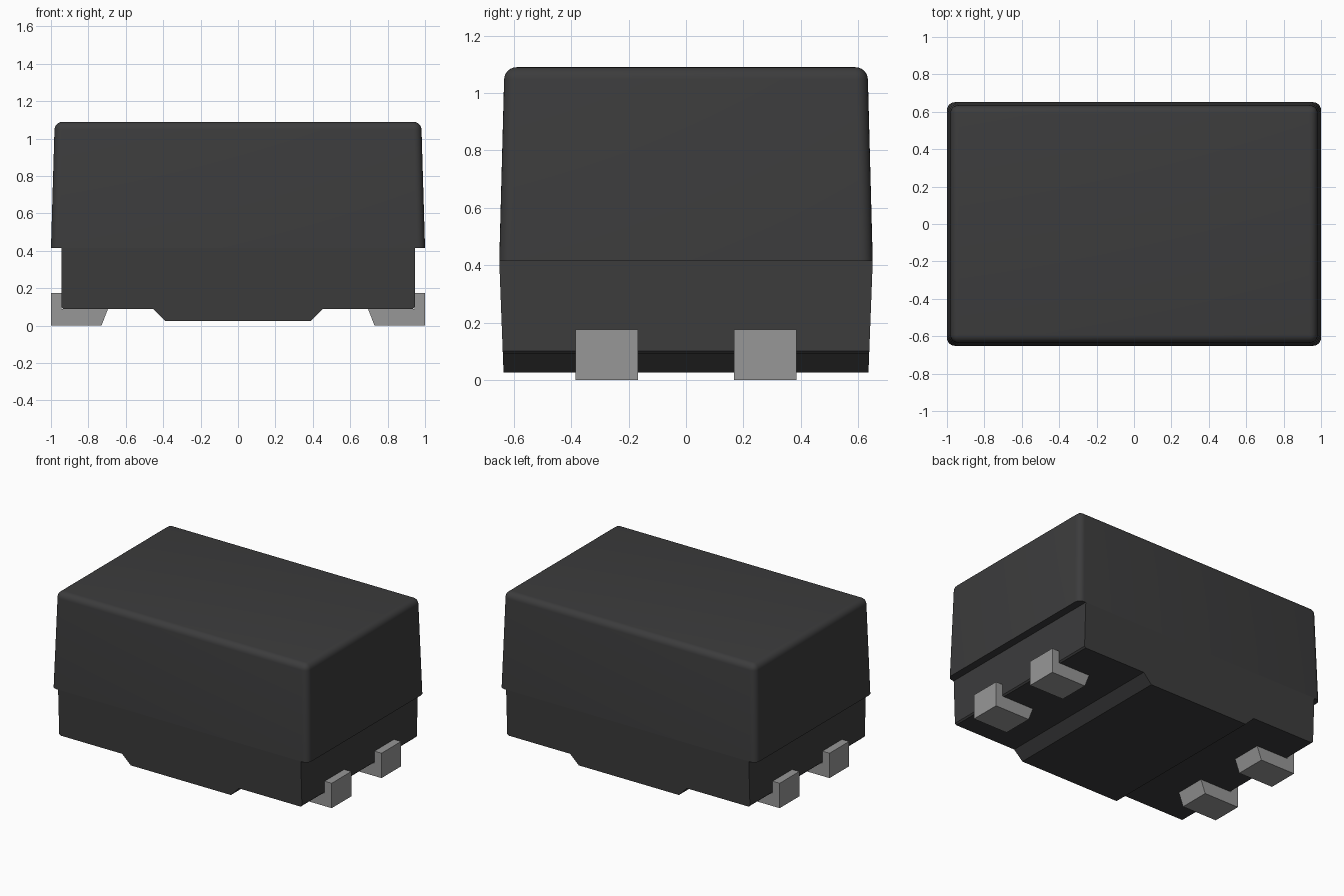
import bpy, bmesh, math

if "Cube" in bpy.data.objects:
    bpy.data.objects.remove(bpy.data.objects["Cube"], do_unlink=True)


def material(name, rgb, rough):
    m = bpy.data.materials.new(name)
    m.use_nodes = True
    m.diffuse_color = (*rgb, 1)
    bsdf = m.node_tree.nodes["Principled BSDF"]
    bsdf.inputs["Base Color"].default_value = (*rgb, 1)
    bsdf.inputs["Roughness"].default_value = rough
    return m


BLACK = material("black plastic", (0.045, 0.045, 0.046), 0.6)
TIN = material("tinned metal", (0.31, 0.31, 0.31), 0.45)


def finish(name, bm, mat):
    bmesh.ops.recalc_face_normals(bm, faces=bm.faces)
    mesh = bpy.data.meshes.new(name)
    bm.to_mesh(mesh)
    bm.free()
    mesh.materials.append(mat)
    ob = bpy.data.objects.new(name, mesh)
    bpy.context.collection.objects.link(ob)
    return ob


def extrude_profile(points, y0, y1):
    """Prism from an (x, z) outline running from y0 to y1."""
    bm = bmesh.new()
    face = bm.faces.new([bm.verts.new((x, y0, z)) for x, z in points])
    new = bmesh.ops.extrude_face_region(bm, geom=[face])["geom"]
    verts = [v for v in new if isinstance(v, bmesh.types.BMVert)]
    bmesh.ops.translate(bm, verts=verts, vec=(0, y1 - y0, 0))
    return bm


SPLIT, TOP = 0.415, 1.09      # height of the overhang and of the lid

# Upper housing: tapered box with rounded corners and top rim
bm = bmesh.new()
bmesh.ops.create_cube(bm, size=2)
for v in bm.verts:
    high = v.co.z > 0
    v.co.x *= 0.98 if high else 1.0
    v.co.y *= 0.633 if high else 0.651
    v.co.z = TOP if high else SPLIT
rounded = [e for e in bm.edges if max(v.co.z for v in e.verts) > SPLIT + 0.1]
bmesh.ops.bevel(bm, geom=rounded, offset=0.042, segments=6, profile=0.5,
                affect='EDGES')
upper = finish("upper_housing", bm, BLACK)
bpy.context.view_layer.objects.active = upper
upper.select_set(True)
bpy.ops.object.shade_smooth_by_angle(angle=math.radians(35))
upper.select_set(False)

# Lower housing: stepped outline with a raised pad, tapering towards the bottom
half = [(0.39, 0.025), (0.455, 0.09), (0.935, 0.09), (0.945, 0.10), (0.945, SPLIT)]
outline = half + [(-x, z) for x, z in reversed(half)]
bm = extrude_profile(outline, -1, 1)
for v in bm.verts:
    t = (v.co.z - 0.025) / (SPLIT - 0.025)
    v.co.y *= 0.636 + (0.651 - 0.636) * t
finish("lower_housing", bm, BLACK)

# Four L-shaped terminals wrapping under the ends
lead = [(1.0, 0.0), (1.0, 0.175), (0.945, 0.175), (0.945, 0.09), (0.695, 0.09), (0.73, 0.0)]
for sx, side in ((1, "left"), (-1, "right")):
    for sy, end in ((-1, "front"), (1, "back")):
        pts = [(sx * x, z) for x, z in lead]
        bm = extrude_profile(pts, sy * 0.277 - 0.109, sy * 0.277 + 0.109)
        finish(f"{end}_{side}_terminal", bm, TIN)
